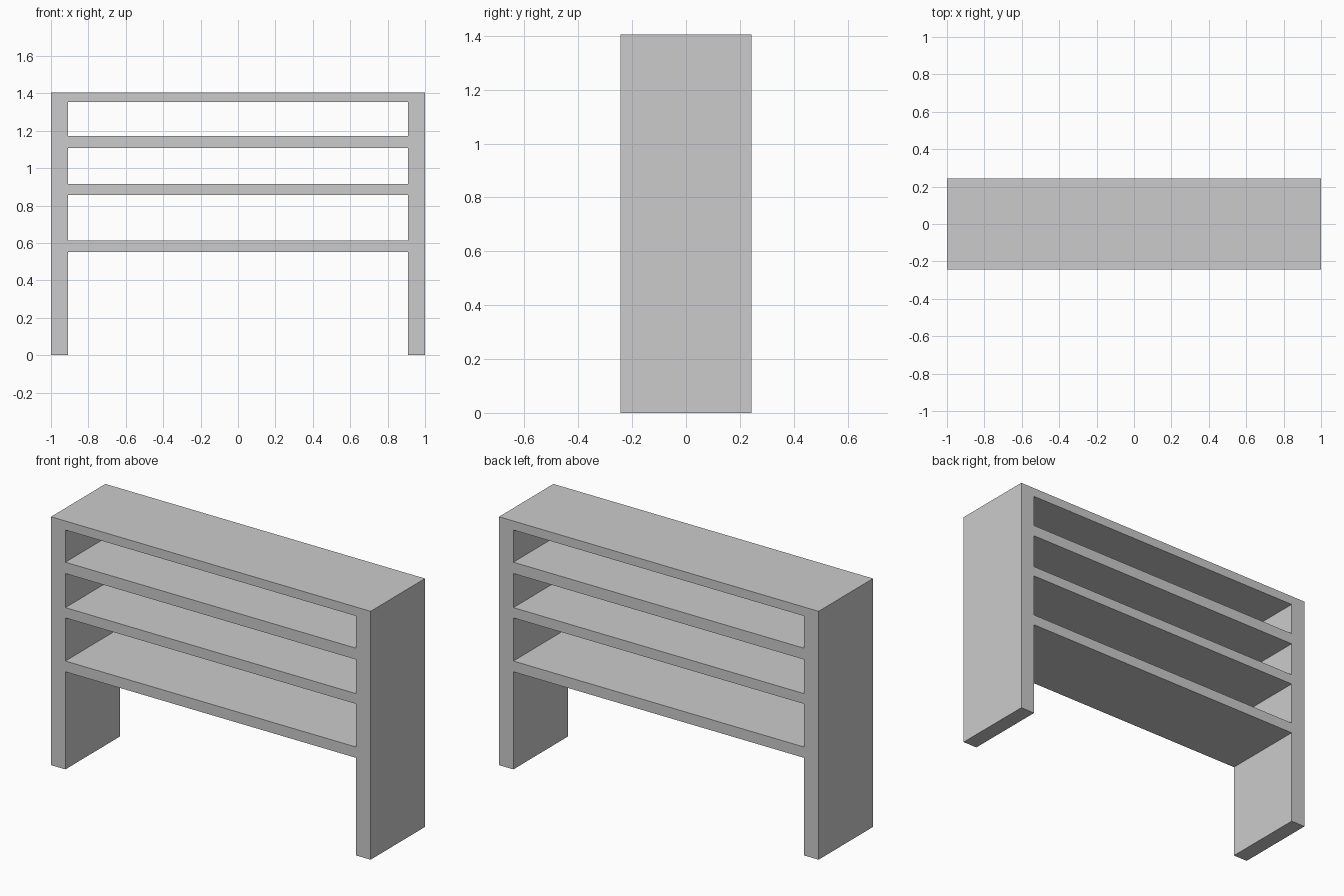
import bpy

# Remove the default cube
cube = bpy.data.objects.get("Cube")
if cube:
    bpy.data.objects.remove(cube, do_unlink=True)

# Overall sizes
HALF_W, INNER_W, HALF_D, HEIGHT = 1.0, 0.91, 0.243, 1.405
KNEE_TOP = 0.552                                                # underside of lowest shelf
OPENINGS = [(0.613, 0.857), (0.915, 1.108), (1.172, 1.354)]     # gaps between boards

grey = bpy.data.materials.new("plain grey")
grey.use_nodes = True
colour = (0.6, 0.6, 0.6, 1)
grey.diffuse_color = colour
grey.node_tree.nodes["Principled BSDF"].inputs["Base Color"].default_value = colour


def add_loop(curve, points):
    """Add one closed straight-sided outline to the curve."""
    spline = curve.splines.new("POLY")
    spline.points.add(len(points) - 1)
    for point, (x, z) in zip(spline.points, points):
        point.co = (x, z, 0, 1)
    spline.use_cyclic_u = True


# Front profile: outer outline with two legs, then one hole per opening
profile = bpy.data.curves.new("shelf_unit", "CURVE")
profile.dimensions = "2D"
profile.fill_mode = "BOTH"
profile.extrude = HALF_D
right_half = [(INNER_W, KNEE_TOP), (INNER_W, 0), (HALF_W, 0), (HALF_W, HEIGHT)]
add_loop(profile, right_half + [(-x, z) for x, z in reversed(right_half)])
for low, high in OPENINGS:
    add_loop(profile, [(-INNER_W, low), (INNER_W, low), (INNER_W, high), (-INNER_W, high)])
profile.materials.append(grey)

# Stand the extruded profile upright and turn it into a welded mesh
unit = bpy.data.objects.new("shelf_unit", profile)
bpy.context.collection.objects.link(unit)
unit.rotation_euler.x = 1.5707963
bpy.ops.object.select_all(action="DESELECT")
unit.select_set(True)
bpy.context.view_layer.objects.active = unit
bpy.ops.object.convert(target="MESH")
bpy.ops.object.transform_apply(location=False, rotation=True, scale=False)
bpy.ops.object.mode_set(mode="EDIT")
bpy.ops.mesh.select_all(action="SELECT")
bpy.ops.mesh.remove_doubles(threshold=0.0001)
bpy.ops.mesh.dissolve_limited(angle_limit=0.01)
bpy.ops.mesh.normals_make_consistent(inside=False)
bpy.ops.object.mode_set(mode="OBJECT")
bpy.ops.object.shade_flat()
